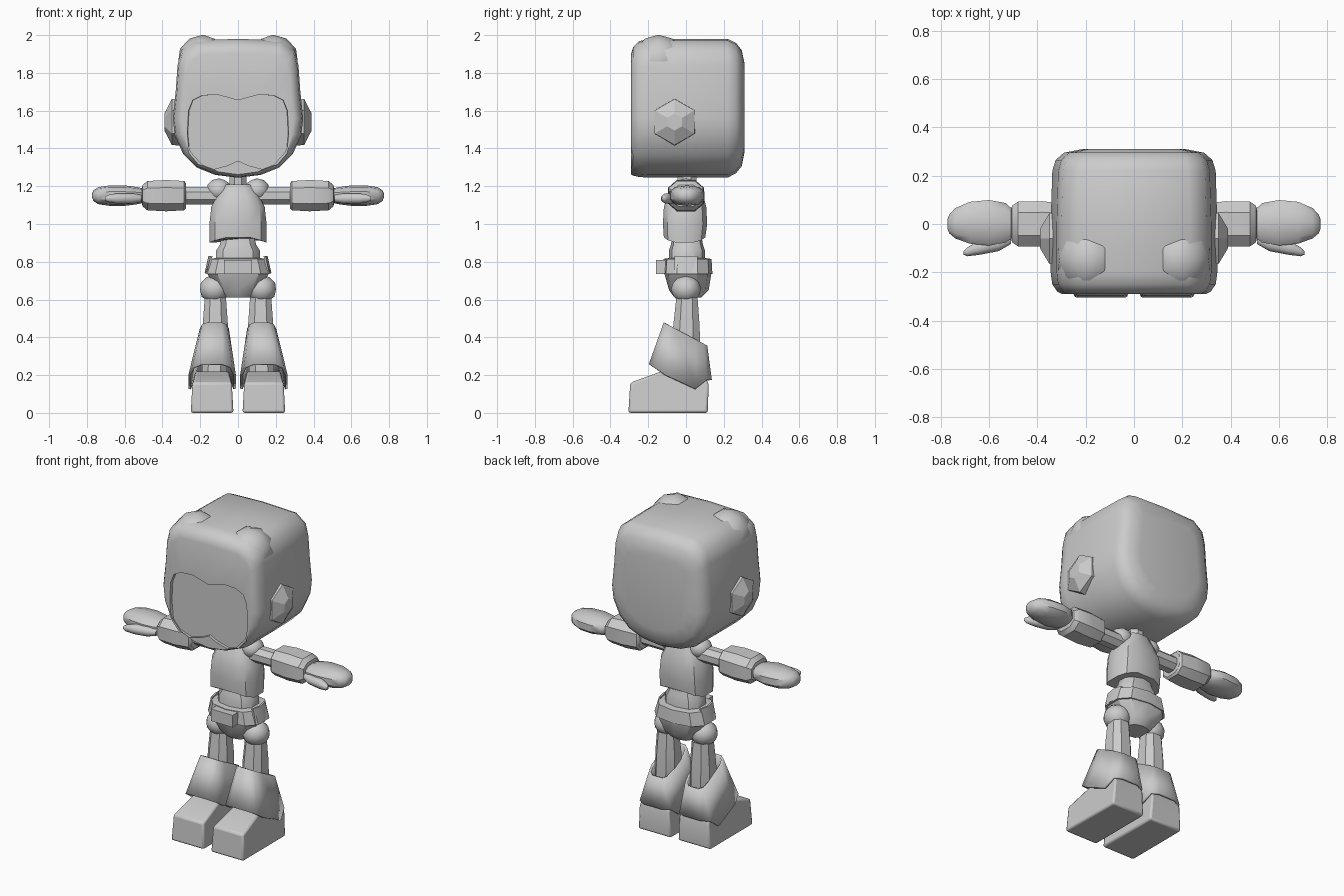
import bpy, bmesh, math
from mathutils import Vector, Matrix

if "Cube" in bpy.data.objects:
    bpy.data.objects.remove(bpy.data.objects["Cube"])

grey = bpy.data.materials.new("light_grey")
grey.diffuse_color = (0.6, 0.6, 0.6, 1)
grey.use_nodes = True
grey.node_tree.nodes["Principled BSDF"].inputs["Base Color"].default_value = grey.diffuse_color


def finish(name, bm, mirror=False, angle=35):
    bmesh.ops.recalc_face_normals(bm, faces=bm.faces)
    me = bpy.data.meshes.new(name)
    bm.to_mesh(me)
    bm.free()
    me.materials.append(grey)
    me.shade_smooth()
    me.set_sharp_from_angle(angle=math.radians(angle))
    ob = bpy.data.objects.new(name, me)
    bpy.context.collection.objects.link(ob)
    if mirror:
        ob.modifiers.new("mirror", 'MIRROR').use_mirror_merge = False
    return ob


def loft(name, rings, mirror=False, caps=True, angle=35):
    bm = bmesh.new()
    vs = [[bm.verts.new(p) for p in r] for r in rings]
    n = len(vs[0])
    for a, b in zip(vs, vs[1:]):
        for i in range(n):
            j = (i + 1) % n
            bm.faces.new((a[i], a[j], b[j], b[i]))
    if caps:
        bm.faces.new(vs[0])
        bm.faces.new(vs[-1])
    return finish(name, bm, mirror, angle)


def oval(n, a, b, power=1.0, turn=0.5):
    """Ring of n (u, v) points; power below 1 makes it squarer."""
    pts = []
    for i in range(n):
        t = 2 * math.pi * (i + turn) / n
        c, s = math.cos(t), math.sin(t)
        pts.append((a * math.copysign(abs(c) ** power, c), b * math.copysign(abs(s) ** power, s)))
    return pts


def column(name, sections, n=8, power=1.0, mirror=False, bend=None, angle=35):
    """Upright loft; sections are (z, cx, half_x, y_front, y_back)."""
    rings = []
    for z, cx, hx, y0, y1 in sections:
        cy = (y0 + y1) / 2
        rings.append([(cx + u, cy + v, z + (bend(cx + u, z) if bend else 0))
                      for u, v in oval(n, hx, (y1 - y0) / 2, power)])
    return loft(name, rings, mirror, angle=angle)


def limb(name, sections, n=8, power=1.0, cz=1.15, angle=35):
    """Sideways loft for the arms; sections are (x, cy, half_y, half_z)."""
    return loft(name, [[(x, cy + u, cz + v) for u, v in oval(n, hy, hz, power)]
                       for x, cy, hy, hz in sections], True, angle=angle)


def ball(name, centre, radii, mirror=True, sub=2):
    bm = bmesh.new()
    m = Matrix.Translation(centre) @ Matrix.Diagonal((*radii, 1))
    bmesh.ops.create_icosphere(bm, subdivisions=sub, radius=1, matrix=m)
    return finish(name, bm, mirror, 50)


def closed(half):
    """Mirror a half outline that starts and ends on the centre line."""
    return half + [(-x, z) for x, z in half[-2:0:-1]]


# Head shell: front outline lofted along y, ending in the recessed face
outline = closed([(0, 1.245), (.12, 1.26), (.22, 1.30), (.29, 1.37), (.335, 1.47), (.345, 1.56),
                  (.33, 1.70), (.32, 1.84), (.30, 1.92), (.23, 1.972), (0, 1.98)])
face = closed([(0, 1.335), (.055, 1.31), (.13, 1.29), (.21, 1.315), (.258, 1.37), (.268, 1.48),
               (.262, 1.60), (.24, 1.655), (.19, 1.68), (.11, 1.685), (0, 1.655)])
shells = [(.31, .62, .55, .70), (.295, .84, .80, .86), (.265, .94, .92, .95), (.22, .98, 1, 1),
          (0, 1, 1, 1), (-.20, 1, 1, 1), (-.25, .98, .985, .97), (-.28, .92, .965, .90),
          (-.29, .86, .945, .82)]
rings = [[(x * sx, y, 1.55 + (z - 1.55) * (st if z > 1.55 else sb)) for x, z in outline]
         for y, sx, sb, st in shells]
rings += [[(x, -.29, z) for x, z in face], [(x * .99, -.272, z) for x, z in face]]
loft("head", rings, angle=45)

# Rounded bumps on top of the head
ball("head_bump", (.185, -.145, 1.865), (.137, .145, .137))

# Hexagonal ear caps
loft("ear_cap", [[(x, -.06 + r * math.sin(math.radians(60 * i)), 1.54 + r * math.cos(math.radians(60 * i)))
                  for i in range(6)] for x, r in ((.30, .125), (.35, .122), (.39, .045))], True, angle=20)

# Neck and chest with an arched lower hem
column("neck", [(1.15, 0, .05, -.05, .06), (1.27, 0, .05, -.05, .06)])
column("chest", [(.90, 0, .155, -.12, .105), (1.0, 0, .155, -.125, .115), (1.09, 0, .145, -.12, .11),
                 (1.15, 0, .115, -.10, .095), (1.21, 0, .075, -.07, .075)], 12, .7,
       bend=lambda x, z: .035 * (1 - (x / .155) ** 2) if z < .95 else 0)

# Waist, belt and pelvis
column("waist", [(.78, 0, .12, -.09, .10), (.86, 0, .12, -.09, .10), (.89, 0, .10, -.08, .09),
                 (.95, 0, .085, -.07, .08)], 10, .8)
column("belt", [(.735, 0, .18, -.125, .14), (.815, 0, .155, -.12, .135), (.82, 0, .12, -.09, .10)], 10, .75)
column("pelvis", [(.61, 0, .075, -.06, .08), (.65, 0, .11, -.09, .12), (.74, 0, .172, -.115, .135)], 10, .8)

# Belt buckle and slanted hip plates
bm = bmesh.new()
bmesh.ops.create_cube(bm, size=1, matrix=Matrix.Translation((0, -.13, .773)) @ Matrix.Diagonal((.15, .06, .075, 1)))
finish("buckle", bm)
loft("hip_plate", [[(.145 + dx, y, .83), (.165 + dx, y, .74)] + [(.155 + dx, y, .74), (.135 + dx, y, .83)]
                   for dx, y in ((0, -.06), (.012, 0), (0, .06))], True)

# Hips and legs
ball("hip_joint", (.125, 0, .655), (.08, .08, .075))
column("leg", [(.08, .13, .07, -.08, .08), (.38, .12, .072, -.08, .08), (.48, .12, .07, -.07, .075),
               (.61, .12, .06, -.055, .065)], 8, .8, True)

# Flared boot cuffs, higher in front than behind
def cuff_ring(cx, hx, y0, y1, height):
    cy = (y0 + y1) / 2
    pts = [(cx + u, cy + v) for u, v in oval(12, hx, (y1 - y0) / 2, .55)]
    return [(x, y, height((y - y0) / (y1 - y0))) for x, y in pts]


hem = lambda t: max(.128, .26 - .22 * t) if t < .85 else .175
cuff = loft("boot_cuff", [cuff_ring(.125, .078, -.12, .115, lambda t: .48 - .125 * t),
                          cuff_ring(.137, .128, -.20, .14, hem)], True, caps=False, angle=30)
wall = cuff.modifiers.new("wall", 'SOLIDIFY')
wall.thickness = .014
wall.offset = -1

# Shoes: side profile extruded across, top drawn in
side = [(-.305, .0), (.115, .0), (.12, .15), (.09, .22), (-.13, .22), (-.295, .16)]
bm = bmesh.new()
cols = []
for sgn in (-1, 1):
    cols.append([bm.verts.new((.137 + sgn * (.113 - (.025 if z > .2 else .008 if z > .14 else 0)), y, z))
                 for y, z in side])
bm.faces.new(cols[0])
bm.faces.new(cols[1])
for i in range(6):
    j = (i + 1) % 6
    bm.faces.new((cols[0][i], cols[0][j], cols[1][j], cols[1][i]))
shoe = finish("shoe", bm, True, 40)
bev = shoe.modifiers.new("soft_edges", 'BEVEL')
bev.width = .012
bev.segments = 2
shoe.modifiers.move(1, 0)

# Shoulders and arms
ball("shoulder_joint", (.10, 0, 1.18), (.068, .07, .062))
limb("upper_arm", [(.08, 0, .055, .05), (.32, 0, .055, .05)])
limb("forearm", [(.275, 0, .075, .07), (.285, 0, .088, .082), (.38, 0, .10, .088), (.48, 0, .098, .082),
                 (.505, 0, .08, .06), (.51, 0, .05, .04)], 8, .75)

# Mitten hands with thumbs
limb("hand", [(.49, 0, .05, .035), (.53, .005, .085, .045), (.60, .005, .098, .054), (.68, .005, .09, .054),
              (.74, .003, .065, .045), (.765, 0, .04, .028), (.772, 0, .02, .012)], 10, .8, 1.15, 40)
limb("thumb", [(.51, -.06, .025, .02), (.56, -.08, .035, .03), (.64, -.098, .032, .03),
               (.69, -.115, .02, .02), (.705, -.12, .008, .01)], 8, 1, 1.135, 50)
